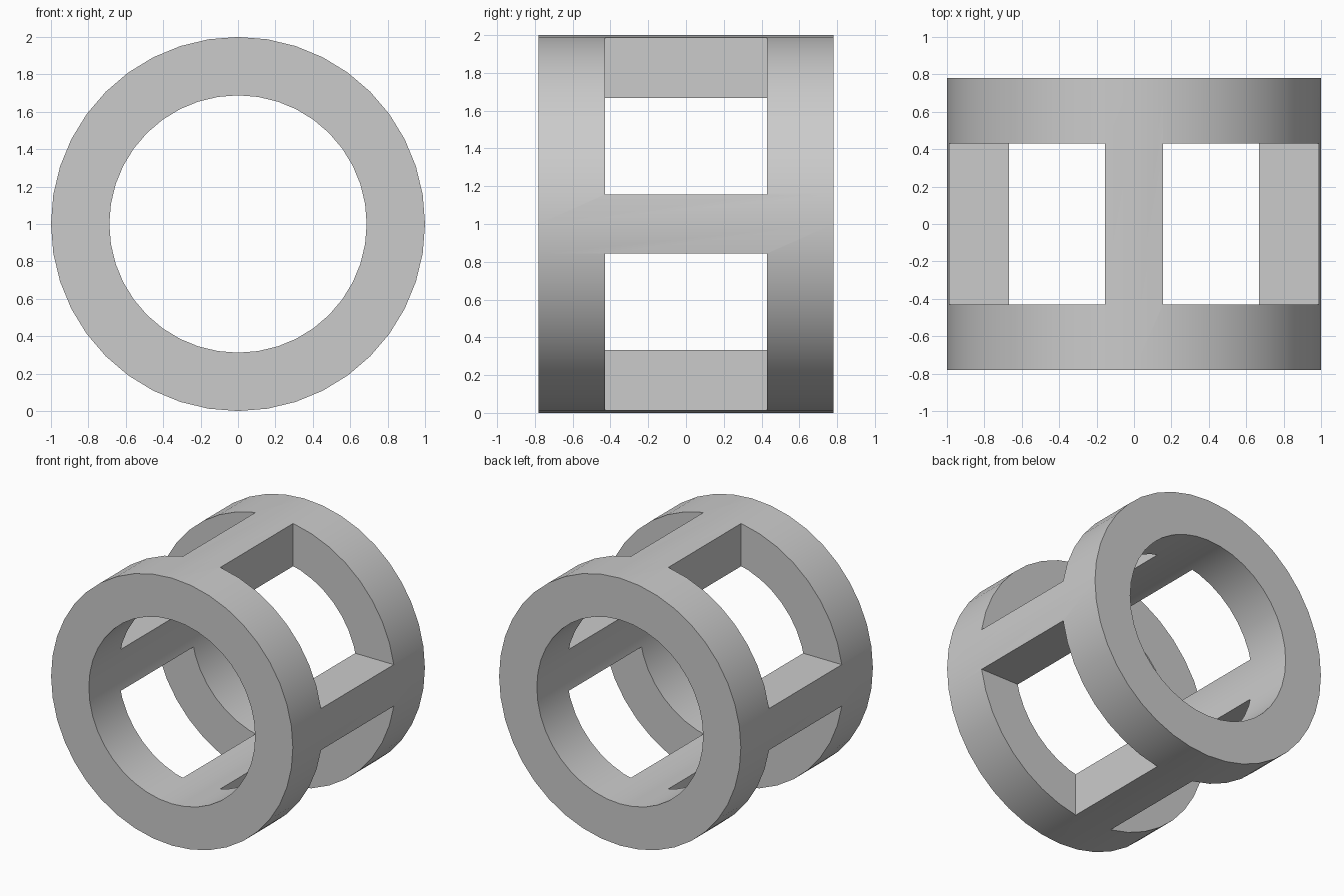
import bpy, bmesh
from math import radians, sin, cos, tau
from mathutils import Matrix

if "Cube" in bpy.data.objects:
    bpy.data.objects.remove(bpy.data.objects["Cube"])

SIDES, R_OUT, R_IN, HALF_LEN = 40, 1.0, 0.688, 0.78
BAR, WINDOW, CUT = 0.155, 0.43, 1.3


def make_object(name, bm):
    bmesh.ops.recalc_face_normals(bm, faces=bm.faces)
    mesh = bpy.data.meshes.new(name)
    bm.to_mesh(mesh)
    bm.free()
    obj = bpy.data.objects.new(name, mesh)
    obj.location.z = R_OUT
    bpy.context.collection.objects.link(obj)
    return obj


# Tube along y: a rectangular wall section swept around the axis
bm = bmesh.new()
section = [(R_OUT, -HALF_LEN), (R_OUT, HALF_LEN), (R_IN, HALF_LEN), (R_IN, -HALF_LEN)]
rings = [[bm.verts.new((r * sin(tau * i / SIDES), y, r * cos(tau * i / SIDES)))
          for r, y in section] for i in range(SIDES)]
for i in range(SIDES):
    a, b = rings[i], rings[(i + 1) % SIDES]
    for j in range(4):
        k = (j + 1) % 4
        bm.faces.new((a[j], a[k], b[k], b[j]))
cage = make_object("ring_cage", bm)

# Four quadrant blocks that cut the windows and leave straight-sided bars
bm = bmesh.new()
size, mid = CUT - BAR, (CUT + BAR) / 2
for sx in (-1, 1):
    for sz in (-1, 1):
        bmesh.ops.create_cube(bm, size=1, matrix=Matrix.Translation((sx * mid, 0, sz * mid))
                              @ Matrix.Diagonal((size, 2 * WINDOW, size, 1)))
cutter = make_object("window_cutter", bm)
cutter.hide_render = True

mod = cage.modifiers.new("windows", 'BOOLEAN')
mod.operation = 'DIFFERENCE'
mod.solver = 'EXACT'
mod.object = cutter
bpy.context.view_layer.objects.active = cage
cage.select_set(True)
bpy.ops.object.modifier_apply(modifier=mod.name)
bpy.data.objects.remove(cutter, do_unlink=True)

# Smooth curved walls, crisp edges
bpy.ops.object.shade_smooth_by_angle(angle=radians(30))
